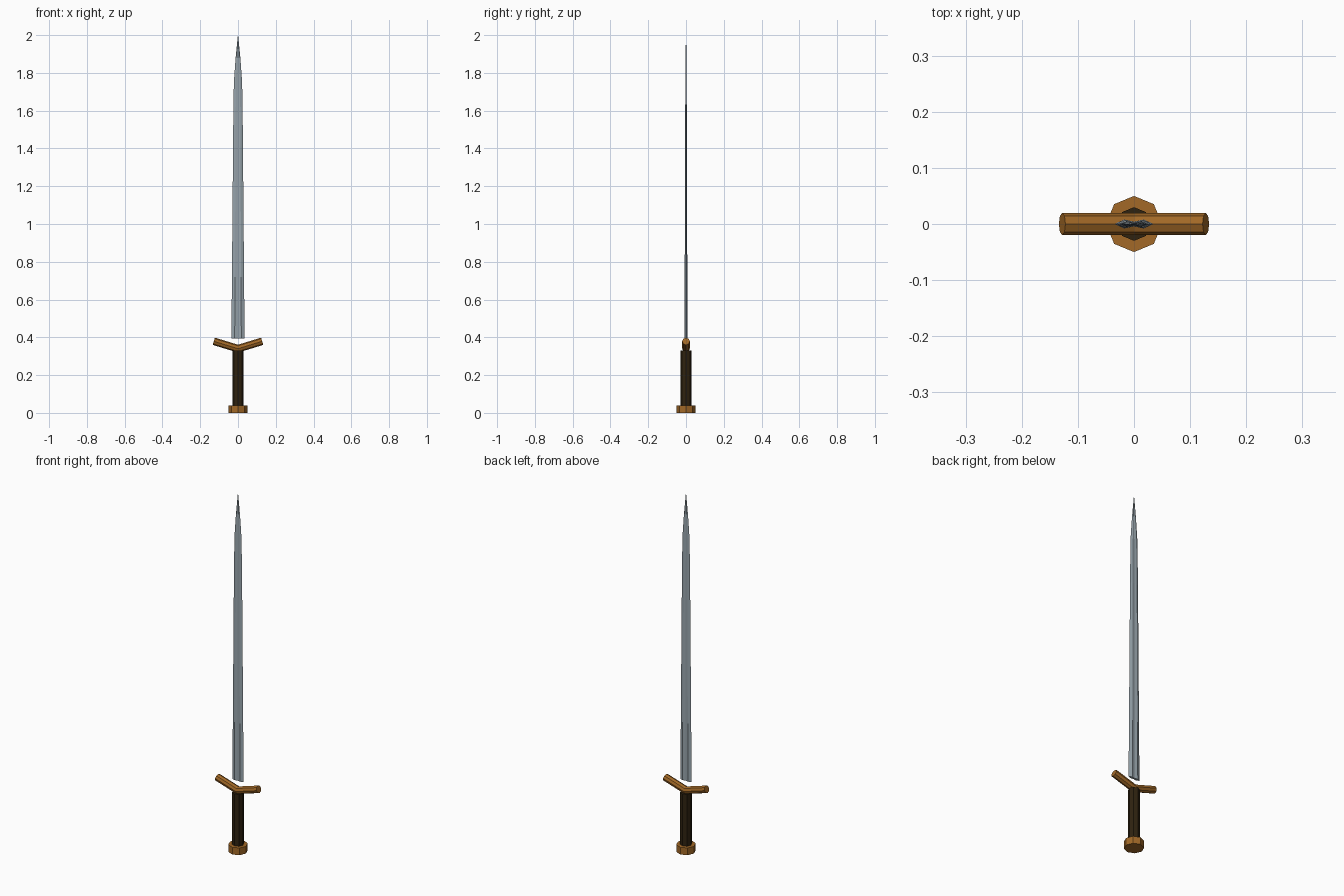
import bpy, bmesh, math
from mathutils import Vector

if "Cube" in bpy.data.objects:
    bpy.data.objects.remove(bpy.data.objects["Cube"])


def material(name, rgb):
    m = bpy.data.materials.new(name)
    m.diffuse_color = (*rgb, 1)
    m.use_nodes = True
    m.node_tree.nodes["Principled BSDF"].inputs["Base Color"].default_value = m.diffuse_color
    return m


STEEL = material("steel", (0.31, 0.37, 0.41))
BRASS = material("aged brass", (0.36, 0.14, 0.02))
LEATHER = material("dark leather", (0.028, 0.016, 0.005))


def loft(name, rings, mat):
    """Skin a closed solid through rings of equal point count."""
    bm = bmesh.new()
    loops = [[bm.verts.new(p) for p in ring] for ring in rings]
    n = len(loops[0])
    for a, b in zip(loops, loops[1:]):
        for i in range(n):
            j = (i + 1) % n
            bm.faces.new((a[i], a[j], b[j], b[i]))
    bm.faces.new(loops[0][::-1])
    bm.faces.new(loops[-1])
    bmesh.ops.remove_doubles(bm, verts=bm.verts, dist=1e-5)
    bmesh.ops.recalc_face_normals(bm, faces=bm.faces)
    me = bpy.data.meshes.new(name)
    bm.to_mesh(me)
    bm.free()
    me.materials.append(mat)
    ob = bpy.data.objects.new(name, me)
    bpy.context.collection.objects.link(ob)
    return ob


ANGLES = [math.tau * i / 8 for i in range(8)]


def octagon(r, z):
    return [(r * math.cos(a), r * math.sin(a), z) for a in ANGLES]


# Pommel and grip: eight-sided cylinders
loft("pommel", [octagon(0.05, 0), octagon(0.05, 0.04)], BRASS)
loft("grip", [octagon(0.03, 0.04), octagon(0.03, 0.33)], LEATHER)

# Crossguard: two raised octagonal arms, mitred at the centre
slope = math.radians(17)
R = 0.02


def guard_ring(x, side, mitre):
    ring = []
    for a in ANGLES:
        u, y = R * math.cos(a), R * math.sin(a)
        if mitre:
            ring.append((0, y, 0.34 + u / math.cos(slope)))
        else:
            ring.append((side * (x - u * math.sin(slope)), y,
                         0.34 + x * math.tan(slope) + u * math.cos(slope)))
    return ring


loft("crossguard", [guard_ring(0.128, -1, False), guard_ring(0, 1, True),
                    guard_ring(0.128, 1, False)], BRASS)

# Blade: shallow fuller down the middle, tapering to the point
# each station: height, half width, half thickness
stations = [(0.395, 0.035, 0.008), (0.72, 0.032, 0.007), (1.5, 0.0255, 0.0045),
            (1.75, 0.022, 0.0035), (1.88, 0.0125, 0.0025), (2.0, 0.0005, 0.0004)]
section = [(1, 0), (0.5, 1), (0, 0.55), (-0.5, 1),
           (-1, 0), (-0.5, -1), (0, -0.55), (0.5, -1)]
loft("blade", [[(w * sx, t * sy, z) for sx, sy in section]
               for z, w, t in stations], STEEL)
